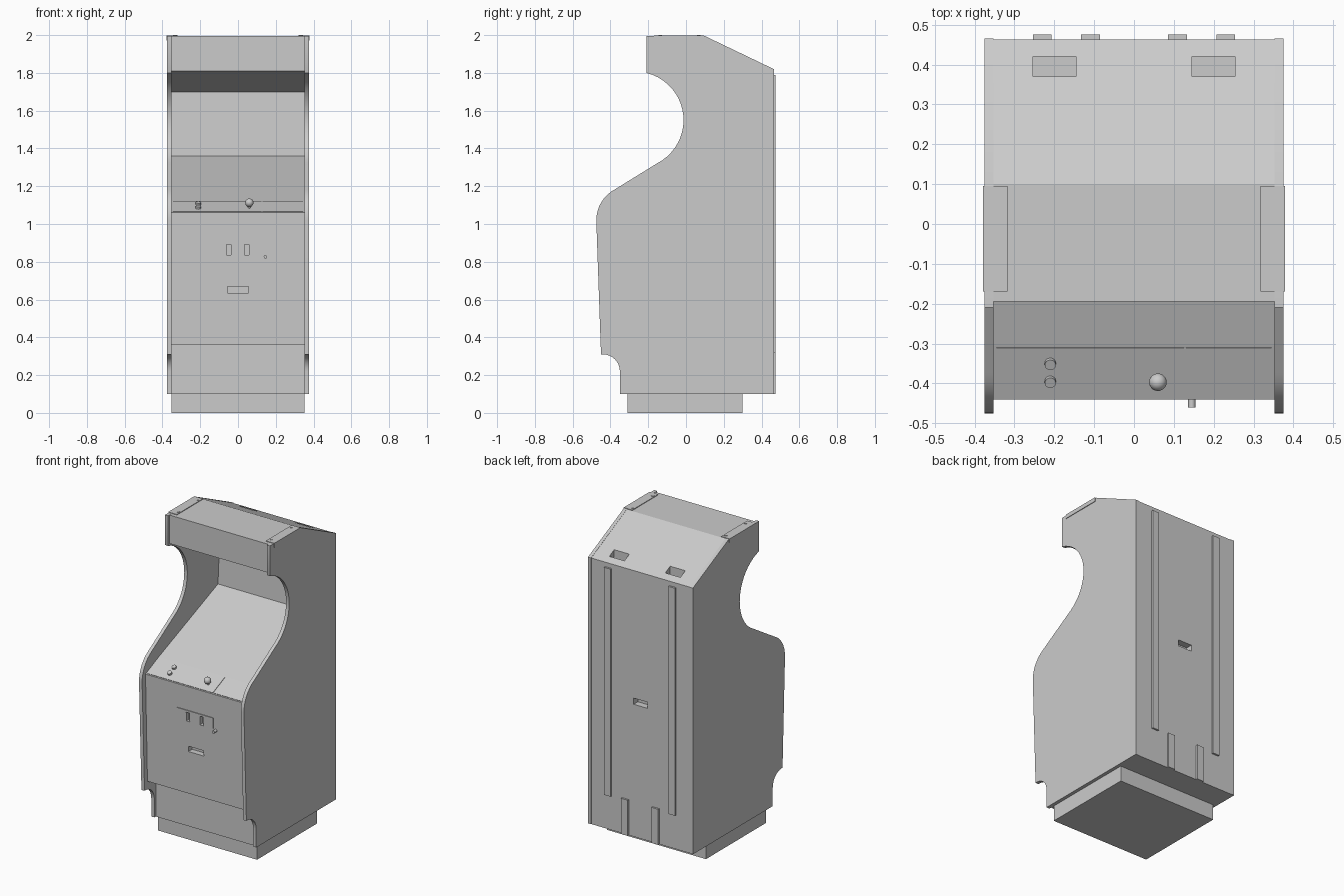
import bpy, bmesh, math
from mathutils import Matrix

if "Cube" in bpy.data.objects:
    bpy.data.objects.remove(bpy.data.objects["Cube"])

grey = bpy.data.materials.new("light_grey")
grey.diffuse_color = (0.6, 0.6, 0.6, 1)
grey.use_nodes = True
grey.node_tree.nodes["Principled BSDF"].inputs["Base Color"].default_value = grey.diffuse_color


def finish(name, bm):
    bmesh.ops.recalc_face_normals(bm, faces=bm.faces[:])
    me = bpy.data.meshes.new(name)
    bm.to_mesh(me)
    bm.free()
    me.materials.append(grey)
    ob = bpy.data.objects.new(name, me)
    bpy.context.collection.objects.link(ob)
    return ob


def smooth(ob):
    bpy.ops.object.select_all(action='DESELECT')
    ob.select_set(True)
    bpy.context.view_layer.objects.active = ob
    bpy.ops.object.shade_smooth_by_angle(angle=math.radians(30))


def extrude(name, profile, x0, x1):
    """Side profile (y, z) extruded from x0 to x1."""
    bm = bmesh.new()
    face = bm.faces.new([bm.verts.new((x0, y, z)) for y, z in profile])
    out = bmesh.ops.extrude_face_region(bm, geom=[face])
    moved = [v for v in out['geom'] if isinstance(v, bmesh.types.BMVert)]
    bmesh.ops.translate(bm, vec=(x1 - x0, 0, 0), verts=moved)
    return finish(name, bm)


def box(name, x, y, z, tilt=0):
    """Box from (min, max) ranges, tilted about x through its centre."""
    bm = bmesh.new()
    size = [r[1] - r[0] for r in (x, y, z)]
    mid = [(r[0] + r[1]) / 2 for r in (x, y, z)]
    m = Matrix.Translation(mid) @ Matrix.Rotation(tilt, 4, 'X') @ Matrix.Diagonal((*size, 1))
    bmesh.ops.create_cube(bm, size=1, matrix=m)
    return finish(name, bm)


def rod(name, loc, r, h, tilt=0):
    bm = bmesh.new()
    m = Matrix.Translation(loc) @ Matrix.Rotation(tilt, 4, 'X')
    bmesh.ops.create_cone(bm, cap_ends=True, segments=16, radius1=r, radius2=r, depth=h, matrix=m)
    ob = finish(name, bm)
    smooth(ob)
    return ob


def cut(ob, cutter):
    cutter.hide_render = True
    mod = ob.modifiers.new("cut", 'BOOLEAN')
    mod.object, mod.operation, mod.solver = cutter, 'DIFFERENCE', 'EXACT'
    bpy.context.view_layer.objects.active = ob
    bpy.ops.object.modifier_apply(modifier=mod.name)
    bpy.data.objects.remove(cutter)


def arc(cy, cz, r, a0, a1, n):
    angles = [math.radians(a0 + (a1 - a0) * i / n) for i in range(n + 1)]
    return [(cy + r * math.cos(a), cz + r * math.sin(a)) for a in angles]


# Side panels with scooped screen opening, rounded shoulder and toe notch
side = [(-0.21, 1.995), (0.10, 1.995), (0.465, 1.82), (0.465, 0.1), (-0.35, 0.1)]
side += arc(-0.44, 0.22, 0.09, 0, 90, 8) + [(-0.45, 0.31)]
side += arc(-0.29, 1.02, 0.185, 180, 117, 8)
side += arc(-0.27, 1.55, 0.257, -63, 76, 20) + [(-0.21, 1.805)]
smooth(extrude("left_side_panel", side, -0.375, -0.353))
smooth(extrude("right_side_panel", side, 0.353, 0.375))

# Cabinet body: kick panel, door, controls, screen slope, hood and back
body = extrude("cabinet_body", [
    (-0.335, 0.1), (-0.335, 0.36), (-0.42, 0.36), (-0.44, 1.06), (-0.305, 1.12),
    (0.30, 1.36), (0.32, 1.70), (-0.195, 1.81), (-0.195, 1.994), (0.10, 1.994),
    (0.463, 1.819), (0.463, 0.1)], -0.353, 0.353)
box("base_plinth", (-0.353, 0.353), (-0.31, 0.30), (0, 0.1))

# Recesses: coin return, roof hand grips and back hand grip
cut(body, box("return_cutter", (-0.055, 0.055), (-0.5, -0.39), (0.635, 0.67)))
for x in (-0.2, 0.2):
    cut(body, box("grip_cutter", (x - 0.054, x + 0.054), (0.37, 0.42), (1.81, 1.95)))
cut(body, box("back_grip_cutter", (-0.05, 0.05), (0.42, 0.5), (0.955, 0.995)))

# Coin plate with two slots and a lock
lean = math.atan2(0.02, 0.70)
plate = box("coin_plate", (-0.13, 0.13), (-0.439, -0.431), (0.818, 0.905), lean)
for x in (-0.05, 0.047):
    for ob in (body, plate):
        cut(ob, box("slot_cutter", (x - 0.012, x + 0.012), (-0.5, -0.41), (0.835, 0.892)))
rod("door_lock", (0.145, -0.445, 0.826), 0.009, 0.03, math.pi / 2)

# Control panel plates, buttons and ball-top stick
rise = math.atan2(0.06, 0.135)


def deck(y):
    return 1.06 + (y + 0.44) * 0.06 / 0.135


for name, x in (("control_plate", (-0.345, 0.125)), ("side_control_plate", (0.131, 0.345))):
    box(name, x, (-0.440, -0.304), (deck(-0.372) - 0.002, deck(-0.372) + 0.003), rise)
for y in (-0.35, -0.395):
    rod("button", (-0.21, y, deck(y) + 0.006), 0.014, 0.02, rise)
rod("stick_shaft", (0.06, -0.392, deck(-0.392) + 0.012), 0.007, 0.04, rise)
bm = bmesh.new()
bmesh.ops.create_uvsphere(bm, u_segments=20, v_segments=12, radius=0.022,
                          matrix=Matrix.Translation((0.06, -0.397, 1.113)))
smooth(finish("stick_ball", bm))

# Mirrored roof brackets with bolts, and back rails
for s in (-1, 1):
    def span(a, b):
        return tuple(sorted((s * a, s * b)))
    box("bracket_top", span(0.318, 0.379), (-0.17, 0.095), (1.992, 1.998))
    box("bracket_flange", span(0.375, 0.379), (-0.17, 0.095), (1.972, 1.998))
    for y in (-0.136, 0.068):
        rod("bracket_bolt", (s * 0.333, y, 1.997), 0.01, 0.006)
    box("long_back_rail", span(0.207, 0.254), (0.46, 0.475), (0.32, 1.79))
    box("short_back_rail", span(0.085, 0.133), (0.46, 0.475), (0.1, 0.33))
